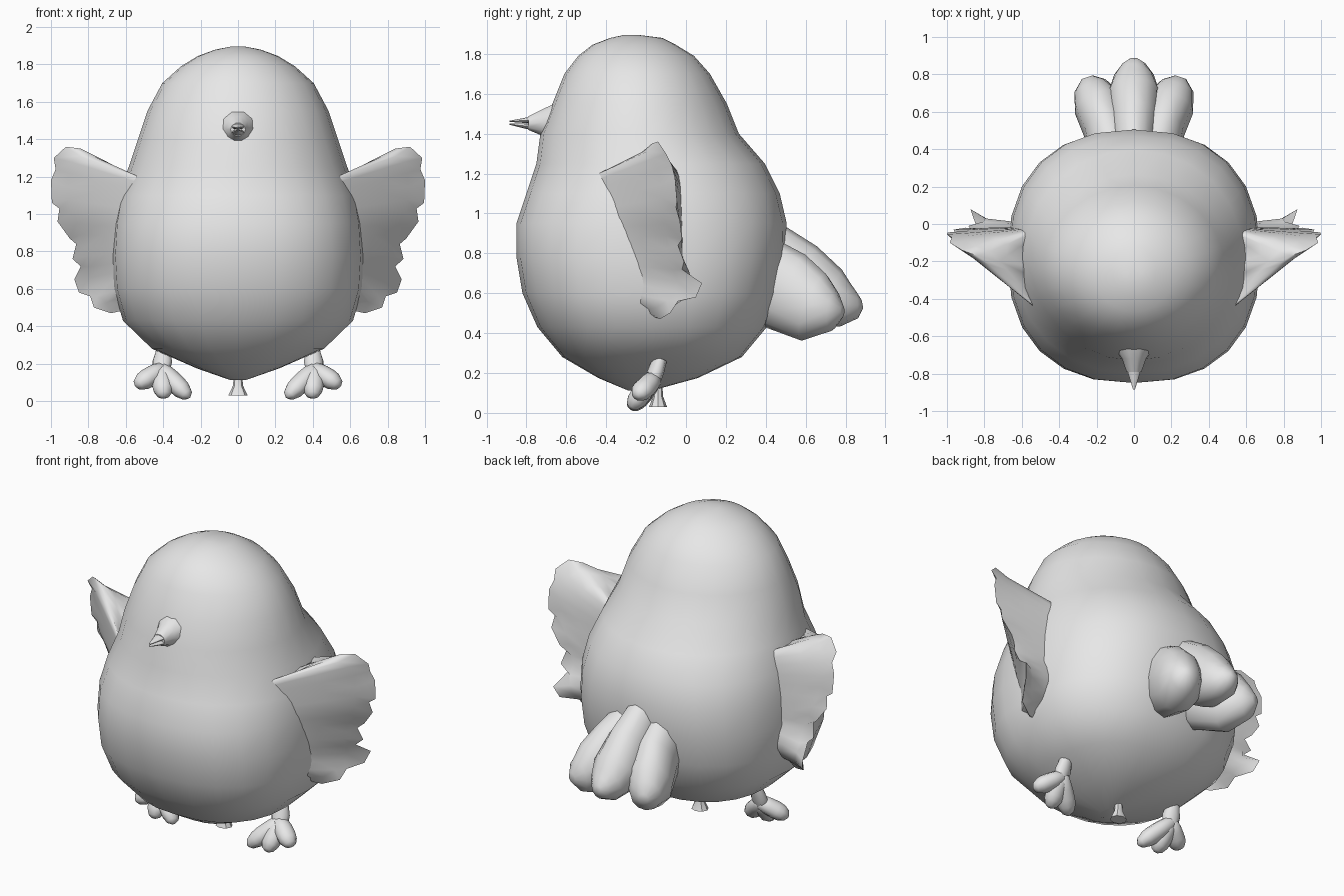
import bpy
import bmesh
import math
from mathutils import Vector

cube = bpy.data.objects.get("Cube")
if cube:
    bpy.data.objects.remove(cube, do_unlink=True)

# One plain grey material for the whole bird
grey = bpy.data.materials.new("plain_grey")
grey.use_nodes = True
colour = (0.8, 0.8, 0.8, 1)
grey.diffuse_color = colour
grey.node_tree.nodes["Principled BSDF"].inputs["Base Color"].default_value = colour


def finish(name, bm, angle=60):
    """Turn a bmesh into a smooth shaded object."""
    bmesh.ops.recalc_face_normals(bm, faces=bm.faces)
    mesh = bpy.data.meshes.new(name)
    bm.to_mesh(mesh)
    bm.free()
    mesh.materials.append(grey)
    obj = bpy.data.objects.new(name, mesh)
    bpy.context.collection.objects.link(obj)
    bpy.ops.object.select_all(action='DESELECT')
    obj.select_set(True)
    bpy.context.view_layer.objects.active = obj
    bpy.ops.object.shade_smooth_by_angle(angle=math.radians(angle))
    return obj


def loft(name, rings, angle=60):
    """Skin a list of closed rings and cap both ends."""
    bm = bmesh.new()
    loops = [[bm.verts.new(point) for point in ring] for ring in rings]
    count = len(loops[0])
    for low, high in zip(loops, loops[1:]):
        for i in range(count):
            j = (i + 1) % count
            bm.faces.new((low[i], low[j], high[j], high[i]))
    bm.faces.new(loops[0])
    bm.faces.new(loops[-1])
    return finish(name, bm, angle)


def rounded(value, power):
    return math.copysign(abs(value) ** power, value)


def turn(sides):
    return [math.tau * i / sides for i in range(sides)]


def tube(name, path, mirror=1, sides=10, angle=60):
    """Loft ellipses along a path of (x, y, z, side radius, up radius)."""
    centres = [Vector((mirror * p[0], p[1], p[2])) for p in path]
    rings = []
    for i, (centre, p) in enumerate(zip(centres, path)):
        ahead = centres[min(i + 1, len(path) - 1)]
        behind = centres[max(i - 1, 0)]
        tangent = (ahead - behind).normalized()
        side = tangent.cross(Vector((0, 0, 1)))
        side = side.normalized() if side.length > 0.01 else Vector((1, 0, 0))
        up = side.cross(tangent)
        rings.append([centre + side * math.cos(a) * p[3] + up * math.sin(a) * p[4]
                      for a in turn(sides)])
    return loft(name, rings, angle)


# Body and head: height, front, back, half width
body_profile = [
    (.112, -.29, -.17, .04), (.175, -.44, .06, .22), (.28, -.62, .28, .46),
    (.43, -.745, .405, .615), (.6, -.82, .47, .665), (.78, -.85, .5, .675),
    (.95, -.85, .505, .665), (1.1, -.8, .47, .64), (1.25, -.75, .395, .585),
    (1.4, -.73, .265, .535), (1.55, -.67, .205, .485), (1.7, -.61, .12, .405),
    (1.79, -.54, .04, .305), (1.845, -.47, -.05, .215),
    (1.88, -.38, -.12, .12), (1.895, -.31, -.24, .04),
]
body_rings = []
for z, front, back, half in body_profile:
    middle, depth = (front + back) / 2, (back - front) / 2
    # The belly is squarer in plan than the head
    power = .84 + .18 * min(max((z - .9) / .45, 0), 1)
    body_rings.append([Vector((half * rounded(math.cos(a), power),
                               middle + depth * rounded(math.sin(a), power), z))
                       for a in turn(24)])
loft("body", body_rings)

# Beak: flared base, with two thin halves at the tip
tube("beak_base", [(0, -.56, 1.455, .15, .13), (0, -.66, 1.455, .105, .1),
                   (0, -.72, 1.455, .065, .07), (0, -.79, 1.452, .04, .036)])
for name, lift in (("upper_beak", 1), ("lower_beak", -1)):
    tube(name, [(0, -.77, 1.452 + lift * .017, .04, .018),
                (0, -.83, 1.453 + lift * .012, .022, .01),
                (0, -.885, 1.455 + lift * .007, .005, .003)], sides=8)

# Short stub under the belly
tube("belly_stub", [(0, -.14, .03, .052, .045), (0, -.14, .08, .028, .026),
                    (0, -.14, .15, .02, .02)], sides=8, angle=40)

# Wing rim with feather tips and notches, from the shoulder downwards
wing_rim = [
    (.45, -.26, 1.14), (.6, -.22, 1.225), (.72, -.2, 1.29), (.84, -.17, 1.35),
    (.92, -.14, 1.36), (.985, -.1, 1.3), (.975, -.07, 1.24), (1, -.055, 1.18),
    (.995, -.045, 1.06), (.955, -.05, 1.03), (.965, -.03, .96),
    (.9, -.02, .87), (.865, -.04, .84), (.885, -.01, .76), (.84, -.02, .72),
    (.875, .08, .65), (.85, .05, .58), (.79, -.04, .56), (.77, -.08, .5),
    (.68, -.13, .47), (.45, -.26, .52),
]
wing_rim = [Vector(point) for point in wing_rim]


def wing(name, mirror):
    """Shrink the rim towards an upright root while the wing grows thicker."""
    count = len(wing_rim)
    evened = [(wing_rim[i - 1] + wing_rim[i] + wing_rim[(i + 1) % count]) / 3
              for i in range(count)]
    rings = []
    for t in (-.03, -.3, -.6, -.85, 1, .85, .6, .3, .03):
        scale = abs(t)
        thick = .25 * (1 - scale)
        ring = []
        for point in (wing_rim if scale == 1 else evened):
            root = Vector((.45, -.26, .85 + .65 * (point.z - .85)))
            p = root.lerp(point, scale)
            p.y += math.copysign(thick, t)
            p.x *= mirror
            ring.append(p)
        rings.append(ring)
    loft(name, rings, 70)


# Plump toes fan out from each ankle
toe_tips = {"inner": (.3, -.245, .06), "middle": (.4, -.25, .06),
            "outer": (.51, -.225, .105)}


def foot(side_name, mirror):
    ankle = Vector((.41, -.165, .17))
    tube(f"{side_name}_ankle", [(.4, -.13, .27, .04, .035),
                                (.405, -.15, .21, .055, .04),
                                (*ankle, .05, .04)], mirror)
    for toe, tip in toe_tips.items():
        path = []
        for t, radius in ((-.15, .025), (0, .048), (.4, .056), (.75, .058),
                          (1, .054), (1.25, .036), (1.35, .012)):
            path.append((*ankle.lerp(Vector(tip), t), radius, radius * .9))
        tube(f"{side_name}_{toe}_toe", path, mirror)


# Tail: one raised middle lobe and a lower lobe on each side
tail_middle = [(0, .35, .84, .1, .16), (0, .55, .69, .13, .18),
               (0, .7, .58, .14, .16), (0, .8, .54, .105, .11),
               (0, .86, .54, .06, .065), (0, .885, .545, .02, .02)]
tail_side = [(.1, .35, .7, .14, .2), (.14, .5, .61, .13, .21),
             (.19, .64, .53, .135, .18), (.235, .74, .51, .09, .1),
             (.25, .785, .51, .03, .03)]
tube("tail_middle_lobe", tail_middle, sides=12)

for side_name, mirror in (("left", 1), ("right", -1)):
    wing(f"{side_name}_wing", mirror)
    foot(side_name, mirror)
    tube(f"{side_name}_tail_lobe", tail_side, mirror, sides=12)
